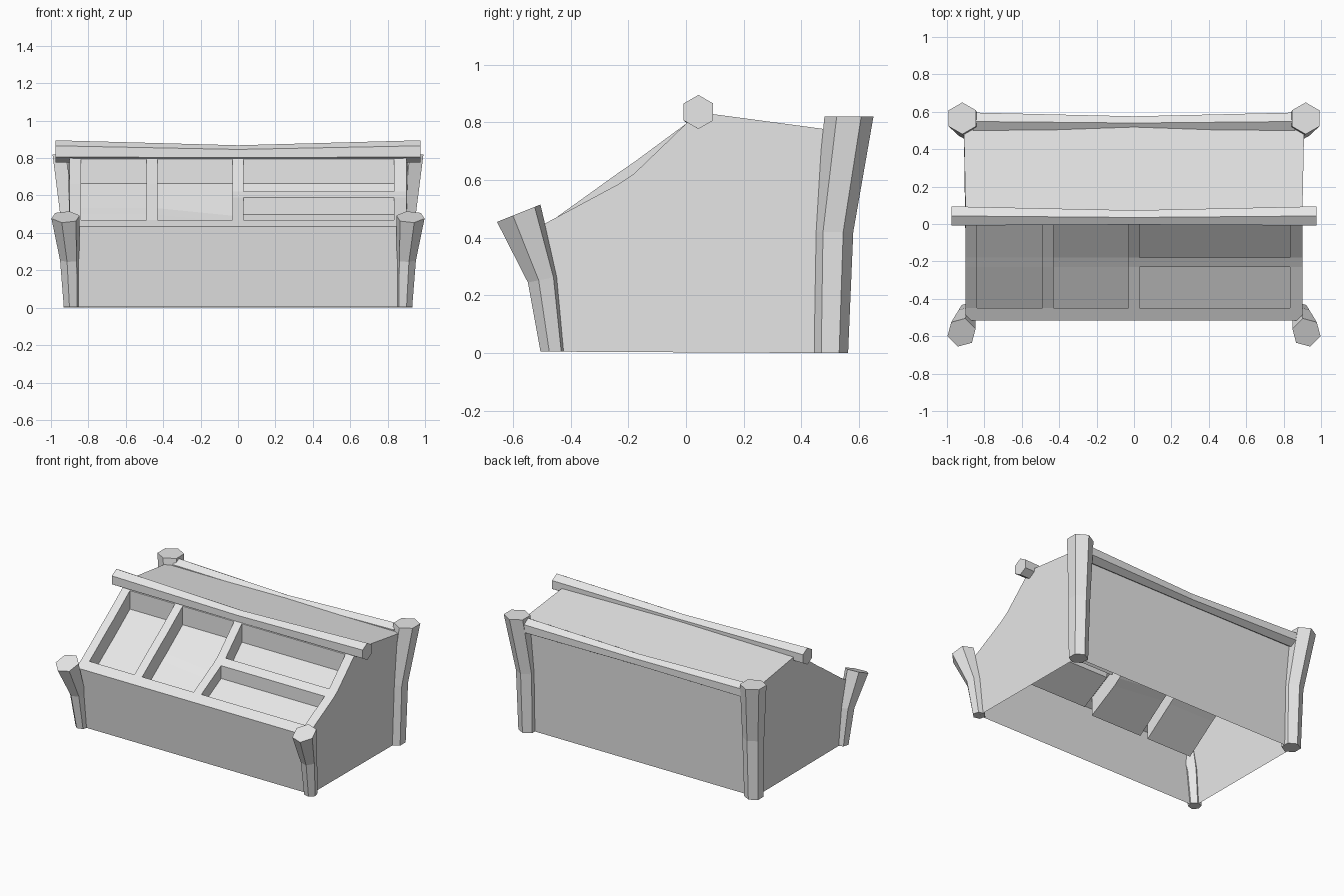
import bpy, bmesh
from math import sin, cos, radians

cube = bpy.data.objects.get("Cube")
if cube:
    bpy.data.objects.remove(cube)

grey = bpy.data.materials.new("plain grey")
grey.use_nodes = True
grey.diffuse_color = (0.8, 0.8, 0.8, 1)
grey.node_tree.nodes["Principled BSDF"].inputs["Base Color"].default_value = (0.8, 0.8, 0.8, 1)


def finish(name, bm, recalc=True):
    if recalc:
        bmesh.ops.recalc_face_normals(bm, faces=bm.faces)
    mesh = bpy.data.meshes.new(name)
    bm.to_mesh(mesh)
    bm.free()
    mesh.materials.append(grey)
    bpy.context.collection.objects.link(bpy.data.objects.new(name, mesh))


def loft(name, rings):
    """Skin a closed bar through a list of point rings."""
    bm = bmesh.new()
    loops = [[bm.verts.new(p) for p in ring] for ring in rings]
    for a, b in zip(loops, loops[1:]):
        for i in range(len(a)):
            j = (i + 1) % len(a)
            bm.faces.new((a[i], a[j], b[j], b[i]))
    bm.faces.new(loops[0])
    bm.faces.new(loops[-1])
    finish(name, bm)


def post(name, side, turn, stations):
    """Bent six-sided post; each station is x, y, z, radius, tilt."""
    rings = []
    for x, y, z, r, tilt in stations:
        angles = [radians(turn + 60 * k) for k in range(6)]
        rings.append([(side * (x - r * cos(a)), y + r * sin(a), z + tilt * r * sin(a))
                      for a in angles])
    loft(name, rings)


def beam(name, half, y, z, r):
    """Six-sided rail, thinner and lower in the middle."""
    rings = []
    for x, radius, dy, dz in ((-half, r, 0, 0), (0, r * 0.75, -0.008, -0.012), (half, r, 0, 0)):
        angles = [radians(30 + 60 * k) for k in range(6)]
        rings.append([(x, y + dy + radius * cos(a), z + dz + radius * sin(a)) for a in angles])
    loft(name, rings)


# Corner posts
for side, label in ((1, "left"), (-1, "right")):
    post("front_post_" + label, side, 15, [
        (0.89, -0.463, 0.005, 0.043, 0), (0.90, -0.497, 0.255, 0.053, 0.2),
        (0.922, -0.58, 0.485, 0.078, 0.4)])
    post("back_post_" + label, side, 30, [
        (0.878, 0.50, 0.0, 0.062, 0), (0.88, 0.51, 0.42, 0.07, 0),
        (0.918, 0.565, 0.82, 0.085, 0)])

# Ridge beam and back rail
beam("ridge_beam", 0.975, 0.043, 0.836, 0.059)
beam("back_rail", 0.86, 0.548, 0.755, 0.055)

# Body: sloping display frame first, as a grid
cols = [-0.9, -0.84, -0.49, -0.43, -0.03, 0.03, 0.835, 0.9]
rows = [(-0.515, 0.435, 0), (-0.45, 0.47, 0), (-0.23, 0.628, 0.04),
        (-0.18, 0.662, 0.04), (0.0, 0.795, 0), (0.045, 0.835, 0)]
bm = bmesh.new()
grid = [[bm.verts.new((x, y, z - (sag if x > -0.1 else 0))) for x in cols]
        for y, z, sag in rows]
cells = {}
for r in range(len(rows) - 1):
    for c in range(len(cols) - 1):
        cells[r, c] = bm.faces.new((grid[r][c], grid[r][c + 1],
                                    grid[r + 1][c + 1], grid[r + 1][c]))

# Walls and back roof, open underneath
ends = []
for side, c in ((-1, 0), (1, -1)):
    front = bm.verts.new((side * 0.89, -0.465, 0.005))
    back = bm.verts.new((side * 0.89, 0.50, 0))
    top = bm.verts.new((side * 0.91, 0.53, 0.77))
    slope = [row[c] for row in grid]
    loop = [front, back, top] + slope[::-1]
    bm.faces.new(loop if side > 0 else loop[::-1])
    ends.append((front, back, top))
(f0, b0, t0), (f1, b1, t1) = ends
bm.faces.new([f0, f1] + grid[0][::-1])
bm.faces.new([b1, b0, t0, t1])
bm.faces.new(grid[-1] + [t1, t0])

# Sunken compartments, dropped straight down from the frame
openings = [((1, 2, 3), 1, 0.13), ((1, 2, 3), 3, 0.13), ((3,), 5, 0.13), ((1,), 5, 0.09)]
for span, c, depth in openings:
    old = [cells[r, c] for r in span]
    rim = [grid[r][c] for r in (*span, span[-1] + 1)]
    rim += [grid[r][c + 1] for r in (span[-1] + 1, *span[::-1])]
    bmesh.ops.delete(bm, geom=old, context="FACES_ONLY")
    low = [bm.verts.new((v.co.x, v.co.y, v.co.z - depth)) for v in rim]
    for i in range(len(rim)):
        j = (i + 1) % len(rim)
        bm.faces.new((rim[i], rim[j], low[j], low[i]))
    n = len(low)
    for i in range(n // 2 - 1):
        bm.faces.new((low[i], low[n - 1 - i], low[n - 2 - i], low[i + 1]))
loose = [e for e in bm.edges if not e.link_faces]
bmesh.ops.delete(bm, geom=loose, context="EDGES")
finish("stall_body", bm)
